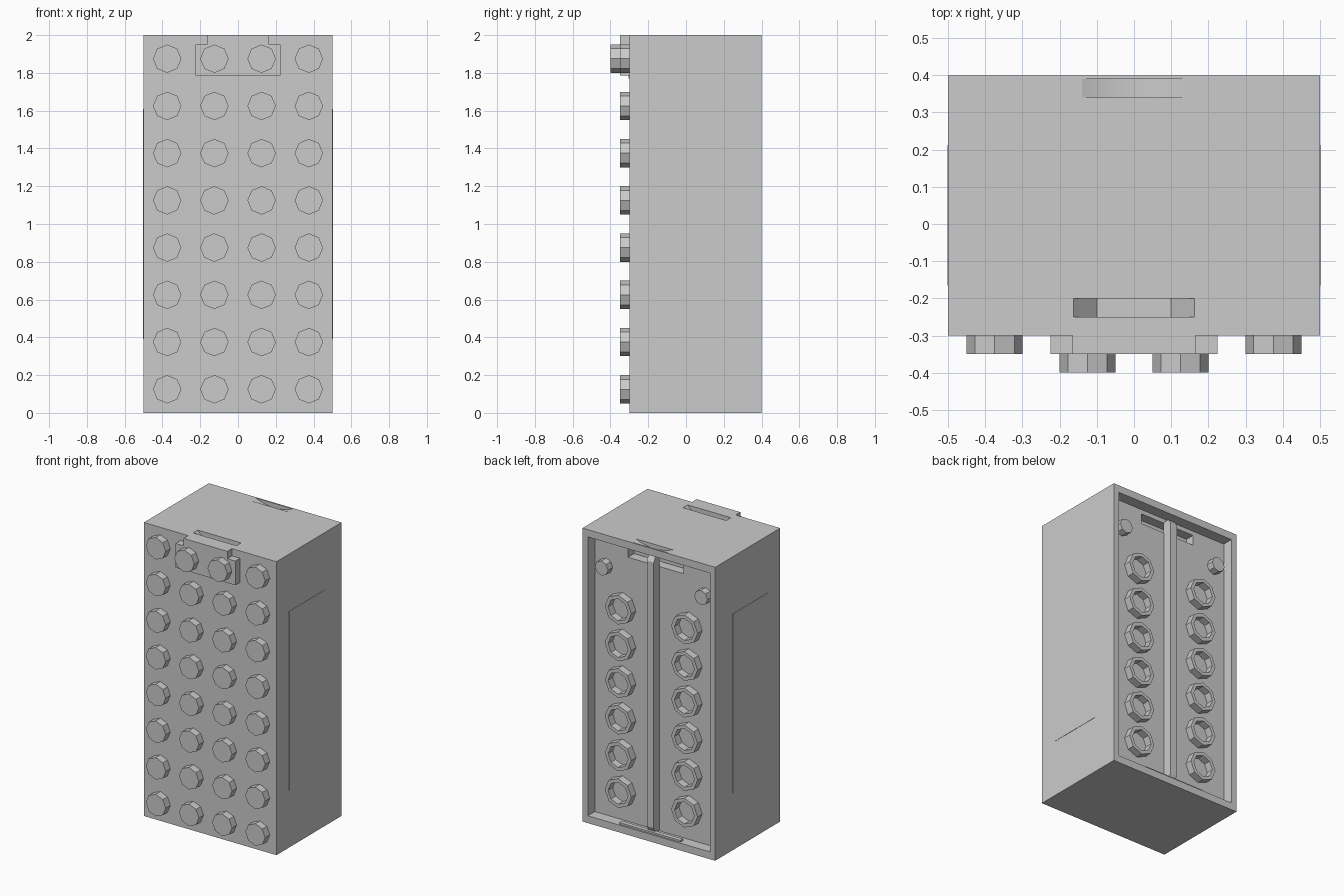
import bpy
import bmesh
import math
from mathutils import Vector

cube = bpy.data.objects.get("Cube")
if cube:
    bpy.data.objects.remove(cube, do_unlink=True)

grey = bpy.data.materials.new("light_grey_plastic")
grey.use_nodes = True
grey.diffuse_color = (0.6, 0.6, 0.6, 1)
grey.node_tree.nodes["Principled BSDF"].inputs["Base Color"].default_value = (0.6, 0.6, 0.6, 1)

PITCH = 0.25
FRONT, BACK = -0.3, 0.4
FLOOR = 0.325  # bottom of the shallow cavity in the back


def finish(name, bm):
    bmesh.ops.recalc_face_normals(bm, faces=bm.faces)
    mesh = bpy.data.meshes.new(name)
    bm.to_mesh(mesh)
    bm.free()
    mesh.materials.append(grey)
    obj = bpy.data.objects.new(name, mesh)
    bpy.context.collection.objects.link(obj)
    return obj


def prism(name, points, axis, lo, hi):
    """Extrude a profile along x (points are y, z) or along y (points are x, z)."""
    bm = bmesh.new()
    place = (lambda a, b: (lo, a, b)) if axis == "x" else (lambda a, b: (a, lo, b))
    face = bm.faces.new([bm.verts.new(place(a, b)) for a, b in points])
    out = bmesh.ops.extrude_face_region(bm, geom=[face])
    step = Vector((hi - lo, 0, 0)) if axis == "x" else Vector((0, hi - lo, 0))
    moved = [v for v in out["geom"] if isinstance(v, bmesh.types.BMVert)]
    bmesh.ops.translate(bm, verts=moved, vec=step)
    return finish(name, bm)


def box(name, x0, x1, y0, y1, z0, z1):
    return prism(name, [(x0, z0), (x1, z0), (x1, z1), (x0, z1)], "y", y0, y1)


def octagon(x, z, radius):
    angles = [math.tau * i / 8 for i in range(8)]
    return [(x + radius * math.cos(a), z + radius * math.sin(a)) for a in angles]


def peg(name, x, z, radius, y0, y1):
    return prism(name, octagon(x, z, radius), "y", y0, y1)


def tube(name, x, z, outer, inner, y0, y1):
    bm = bmesh.new()
    rings = [[bm.verts.new((px, y, pz)) for px, pz in octagon(x, z, r)]
             for r, y in ((outer, y0), (outer, y1), (inner, y1), (inner, y0))]
    for k in range(4):
        a, b = rings[k], rings[(k + 1) % 4]
        for i in range(8):
            j = (i + 1) % 8
            bm.faces.new((a[i], a[j], b[j], b[i]))
    return finish(name, bm)


def cut(target, cutter):
    cutter.hide_render = True
    mod = target.modifiers.new("cut", "BOOLEAN")
    mod.operation = "DIFFERENCE"
    mod.solver = "EXACT"
    mod.object = cutter
    bpy.context.view_layer.objects.active = target
    bpy.ops.object.modifier_apply(modifier=mod.name)
    bpy.data.objects.remove(cutter, do_unlink=True)


# Body with the shallow cavity in its back
body = box("body", -0.5, 0.5, FRONT, BACK, 0, 2)
cut(body, box("cavity_cutter", -0.46, 0.46, FLOOR, 0.5, 0.05, 1.95))

# Latch recess in the cavity floor
cut(body, box("latch_cutter", -0.21, 0.21, 0.26, 0.36, 1.85, 1.92))

# Slot with sloping ends in the top, near the front
cut(body, prism("slot_cutter", [(-0.163, 2.1), (-0.163, 2), (-0.1, 1.93),
                                (0.1, 1.93), (0.163, 2), (0.163, 2.1)], "y", -0.25, -0.2))

# Curved finger groove in the top, near the back
arc = [(0.14 * t / 5, 2 - 0.03 * (1 - (t / 5) ** 2)) for t in range(-5, 6)]
cut(body, prism("groove_cutter", arc + [(0.14, 2.1), (-0.14, 2.1)], "y", 0.34, 0.39))

# Studs on the front; the top middle pair sits on the clip plate
for row in range(8):
    for col in range(4):
        raised = row == 7 and col in (1, 2)
        base = FRONT - 0.05 if raised else FRONT
        peg(f"stud_{row}_{col}", (col - 1.5) * PITCH, (row + 0.5) * PITCH,
            0.075, base - 0.05, base)

# Clip plate with a narrower neck
prism("clip_plate", [(-0.225, 1.785), (0.225, 1.785), (0.225, 1.95), (0.165, 1.95),
                     (0.165, 2), (-0.165, 2), (-0.165, 1.95), (-0.225, 1.95)],
      "y", FRONT - 0.05, FRONT)
box("clip_lip", -0.175, 0.175, FRONT - 0.004, FRONT, 1.77, 1.785)

for side, s in (("left", 1), ("right", -1)):
    # Thin raised panel on each side
    xs = sorted((s * 0.49, s * 0.502))
    box(f"{side}_side_panel", *xs, -0.165, 0.213, 0.39, 1.61)
    # Tubes and corner pin in the cavity
    for row in range(1, 7):
        tube(f"{side}_tube_{row}", s * PITCH, row * PITCH, 0.1, 0.075, FLOOR, FLOOR + 0.05)
    peg(f"{side}_pin", s * 0.375, 1.75, 0.05, FLOOR, FLOOR + 0.05)

# Centre rib with chamfered ends
prism("centre_rib", [(FLOOR - 0.005, 0.05), (0.365, 0.05), (0.385, 0.09), (0.385, 1.9),
                     (0.365, 1.93), (FLOOR - 0.005, 1.93)], "x", -0.026, 0.026)

# Snap ridge on the lower wall of the cavity
box("snap_ridge", -0.23, 0.23, 0.36, 0.39, 0.045, 0.062)

# Smooth only the curved groove; all corners stay sharp
bpy.ops.object.select_all(action="DESELECT")
body.select_set(True)
bpy.context.view_layer.objects.active = body
bpy.ops.object.shade_smooth_by_angle(angle=math.radians(15))
